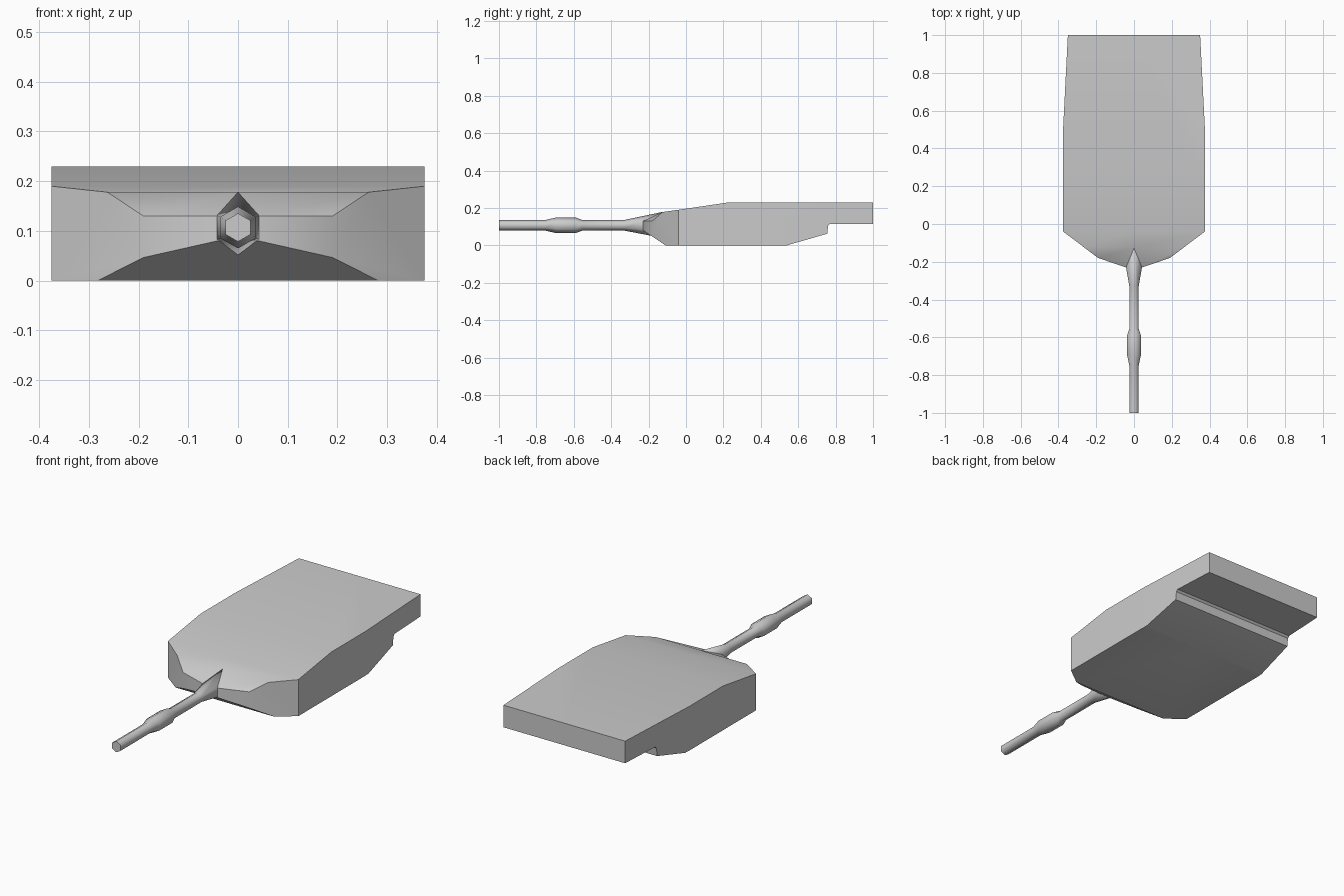
import bpy, bmesh, math
from mathutils import Vector

if "Cube" in bpy.data.objects:
    bpy.data.objects.remove(bpy.data.objects["Cube"])


def make_object(name, bm):
    bmesh.ops.recalc_face_normals(bm, faces=bm.faces)
    mesh = bpy.data.meshes.new(name)
    bm.to_mesh(mesh)
    bm.free()
    obj = bpy.data.objects.new(name, mesh)
    bpy.context.collection.objects.link(obj)
    return obj


def prism(name, points, direction):
    bm = bmesh.new()
    face = bm.faces.new([bm.verts.new(p) for p in points])
    new = bmesh.ops.extrude_face_region(bm, geom=[face])["geom"]
    bmesh.ops.translate(bm, vec=direction, verts=[g for g in new if isinstance(g, bmesh.types.BMVert)])
    return make_object(name, bm)


def smooth(obj, degrees):
    bpy.ops.object.select_all(action='DESELECT')
    obj.select_set(True)
    bpy.context.view_layer.objects.active = obj
    bpy.ops.object.shade_smooth_by_angle(angle=math.radians(degrees))


# Turret shell: side profile trimmed by the plan outline
side = [(1, .23), (.23, .23), (-.04, .19), (-.125, .178), (-.25, .121),
        (-.25, .0933), (-.11, 0), (.54, 0), (.755, .062), (.76, .105),
        (.77, .115), (1, .115)]
turret = prism("turret_body", [(-.5, y, z) for y, z in side], (1, 0, 0))
half = [(.042, -.23), (.19, -.18), (.375, -.04), (.375, .51), (.34, 1.2)]
outline = half + [(-x, y) for x, y in reversed(half)]
cutter = prism("plan_cutter", [(x, y, -.2) for x, y in outline], (0, 0, .8))
mod = turret.modifiers.new("plan", 'BOOLEAN')
mod.operation, mod.solver, mod.object = 'INTERSECT', 'EXACT', cutter
bpy.context.view_layer.objects.active = turret
bpy.ops.object.modifier_apply(modifier=mod.name)
bpy.data.objects.remove(cutter)

# Lower the outer corners of the front slope and crease it beside the gun
bm = bmesh.new()
bm.from_mesh(turret.data)
bmesh.ops.bisect_plane(bm, geom=bm.verts[:] + bm.edges[:] + bm.faces[:],
                       plane_co=(0, 0, 0), plane_no=(1, 0, 0))


def find(x, y, z):
    return min(bm.verts, key=lambda v: (v.co - Vector((x, y, z))).length)


ridge = find(0, -.125, .178)
for s in (-1, 1):
    bmesh.ops.connect_verts(bm, verts=[ridge, find(.042 * s, -.23, .13)])
    find(.19 * s, -.18, .153).co.z = .13
bm.to_mesh(turret.data)
bm.free()
smooth(turret, 32)

# Six-sided gun barrel with a sleeve, flaring into the shell
bm = bmesh.new()
CZ = .107
rings = []
for y, r in [(-1, .0285), (-.75, .0285), (-.695, .042), (-.59, .042),
             (-.555, .0285), (-.33, .0285), (-.23, .0485)]:
    rings.append([bm.verts.new((r * math.cos(a), y, CZ + r * math.sin(a)))
                  for a in (math.radians(90 + 60 * i) for i in range(6))])
rings[-1][0].co = (0, -.128, .178)
rings[-1][3].co = (0, -.19, .052)
for a, b in zip(rings, rings[1:]):
    for i in range(6):
        j = (i + 1) % 6
        bm.faces.new((a[i], a[j], b[j], b[i]))
bm.faces.new(rings[0])
root = bm.verts.new((0, -.1, CZ))
for i in range(6):
    bm.faces.new((rings[-1][i], rings[-1][(i + 1) % 6], root))
barrel = make_object("gun_barrel", bm)
smooth(barrel, 65)
